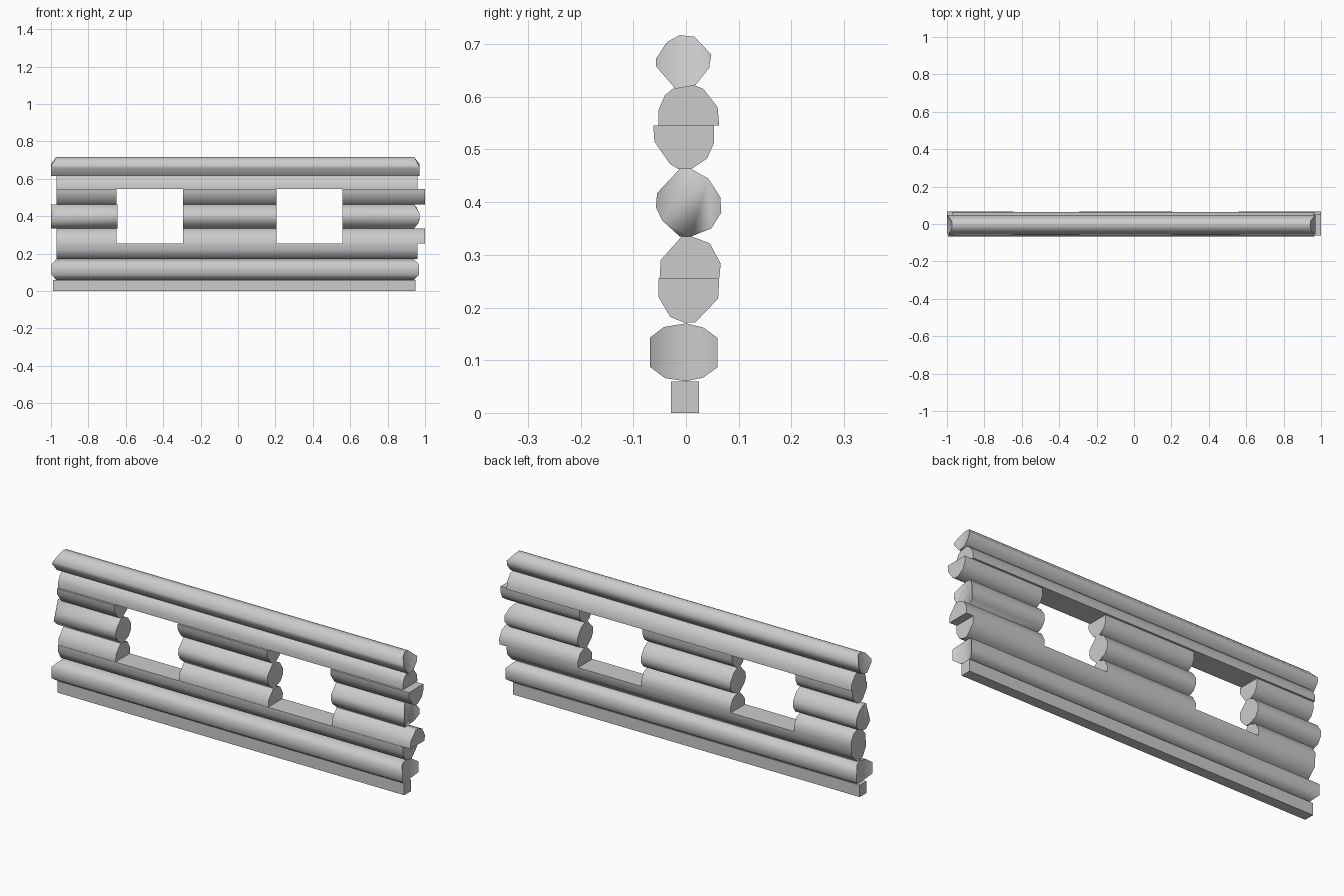
import bpy, bmesh

if "Cube" in bpy.data.objects:
    bpy.data.objects.remove(bpy.data.objects["Cube"])


def extrude(name, profile, x0, x1, left=None, right=None):
    """Closed log from a (y, z) profile; left/right set how the rough ends are cut back."""
    zs = [p[1] for p in profile]
    zc, h = (min(zs) + max(zs)) / 2, (max(zs) - min(zs)) / 2

    def cut(style, y, z):
        t = (z - zc) / h
        if style == "round":
            return 0.028 * max(0, abs(t) - 0.45) / 0.55
        if style == "notch":
            return 0.03 if y < -0.03 and abs(t) < 0.5 else 0
        if style == "top":
            return 0.028 * max(0, t) if y < 0.03 else 0
        return 0

    bm = bmesh.new()
    a = [bm.verts.new((x0 + cut(left, y, z), y, z)) for y, z in profile]
    b = [bm.verts.new((x1 - cut(right, y, z), y, z)) for y, z in profile]
    n = len(profile)
    for i in range(n):
        j = (i + 1) % n
        bm.faces.new((a[i], a[j], b[j], b[i]))
    caps = [bm.faces.new(a[::-1]), bm.faces.new(b)]
    bmesh.ops.triangulate(bm, faces=caps)
    bmesh.ops.recalc_face_normals(bm, faces=bm.faces)
    me = bpy.data.meshes.new(name)
    bm.to_mesh(me)
    bm.free()
    ob = bpy.data.objects.new(name, me)
    bpy.context.collection.objects.link(ob)
    bpy.context.view_layer.objects.active = ob
    ob.select_set(True)
    bpy.ops.object.shade_smooth_by_angle(angle=0.95)
    ob.select_set(False)
    return ob


# Log cross-sections (y, z)
sill = [(-.028, 0), (.025, 0), (.025, .06), (-.028, .06)]
log1 = [(0, .17), (.033, .162), (.06, .142), (.06, .087), (.033, .067), (0, .06),
        (-.04, .066), (-.068, .087), (-.068, .143), (-.042, .163)]
log2_low = [(-.052, .255), (-.052, .22), (-.03, .182), (-.005, .172), (.018, .172),
            (.061, .217), (.063, .255)]
log2_up = [(.063, .255), (.066, .283), (.045, .322), (.01, .335), (-.008, .335),
           (-.048, .29), (-.05, .255)]
log3 = [(.01, .463), (.042, .445), (.065, .41), (.067, .38), (.048, .35), (.01, .335),
        (-.012, .335), (-.045, .365), (-.057, .39), (-.055, .417), (-.012, .463)]
log4_low = [(-.062, .545), (-.06, .515), (-.03, .472), (-.015, .463), (.01, .463),
            (.04, .483), (.053, .512), (.053, .545)]
log4_up = [(.063, .545), (.06, .58), (.033, .615), (.003, .627), (-.015, .623),
           (-.04, .603), (-.052, .575), (-.052, .545)]
log5 = [(-.012, .717), (.016, .714), (.048, .68), (.044, .655), (.018, .622),
        (-.02, .615), (-.057, .658), (-.057, .672), (-.036, .704)]

# Full-length logs
extrude("sill_beam", sill, -.99, .95)
extrude("bottom_log", log1, -1, .97, "round", "round")
extrude("window_sill_log", log2_low, -.97, .96)
extrude("lintel_log", log4_up, -.97, .96)
extrude("top_log", log5, -1, .97, "top", "top")

# Short logs between the two window openings
for side, x0, x1 in (("left", -.97, -.65), ("middle", -.295, .205), ("right", .56, 1)):
    extrude(side + "_lower_half_log", log2_up, x0, x1)
    extrude(side + "_upper_half_log", log4_low, x0, x1)
extrude("left_short_log", log3, -1, -.645, "notch")
extrude("middle_short_log", log3, -.295, .205)
extrude("right_short_log", log3, .56, .97, None, "round")
